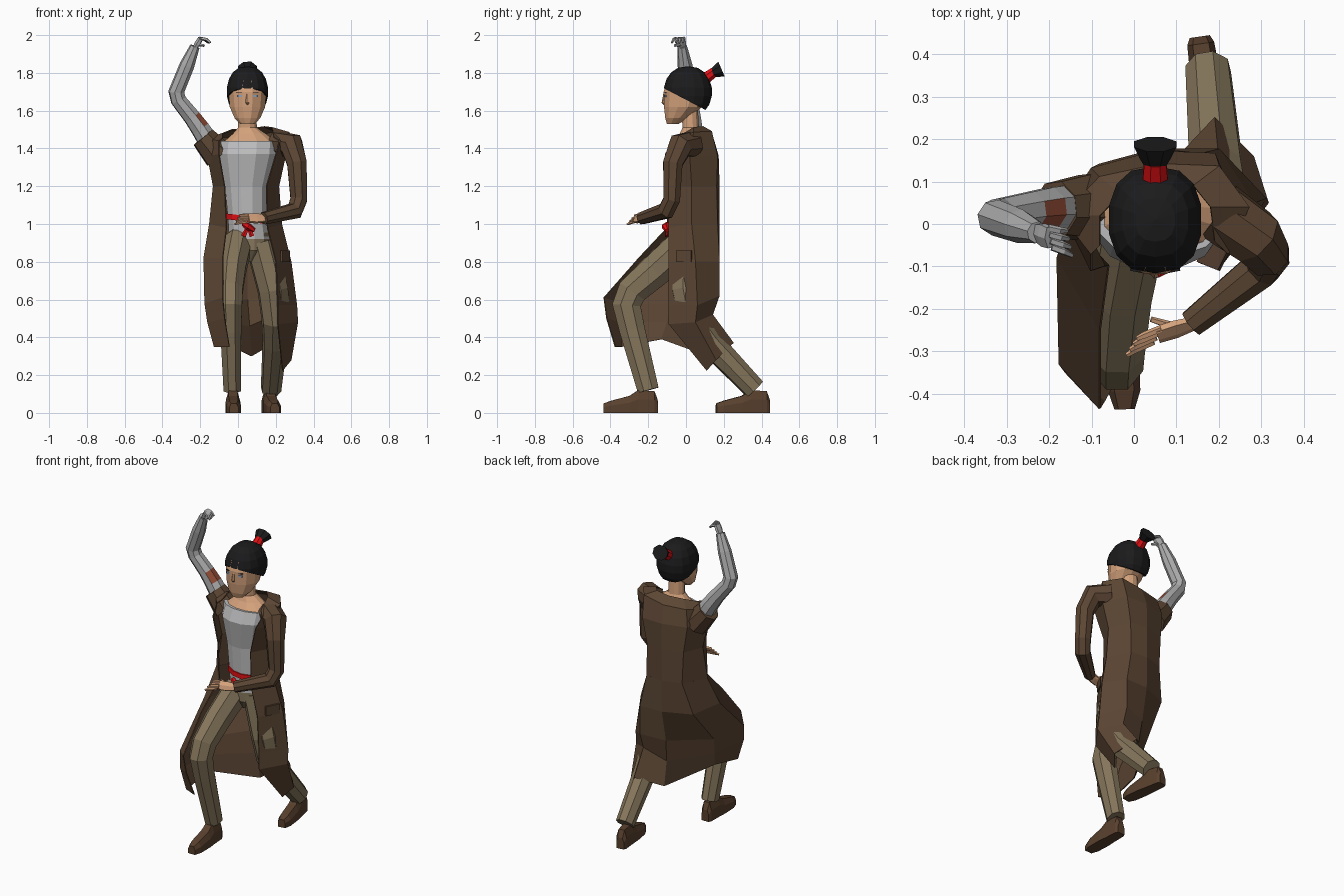
import bpy, bmesh, math
from mathutils import Vector as V


def mat(name, r, g, b):
    m = bpy.data.materials.new(name)
    m.diffuse_color = (r, g, b, 1)
    return m


COAT = mat("coat brown", .105, .06, .033)
PANTS = mat("trouser tan", .235, .18, .105)
SHOE = mat("shoe brown", .10, .052, .027)
SHIRT = mat("shirt grey", .50, .50, .51)
METAL = mat("arm grey", .42, .42, .42)
PATCH = mat("arm patch rust", .30, .075, .038)
SKIN = mat("skin", .66, .36, .20)
HAIR = mat("hair black", .011, .011, .012)
RED = mat("red cloth", .75, .005, .007)
EYE = mat("eye blue", .25, .36, .50)


def finish(name, bm, *mats):
    bmesh.ops.recalc_face_normals(bm, faces=bm.faces)
    me = bpy.data.meshes.new(name)
    bm.to_mesh(me)
    bm.free()
    for m in mats:
        me.materials.append(m)
    ob = bpy.data.objects.new(name, me)
    bpy.context.collection.objects.link(ob)
    return ob


def loft(name, rows, m, closed=True):
    """Bridge rows of points; closed rows get end caps."""
    bm = bmesh.new()
    vs = [[bm.verts.new(p) for p in r] for r in rows]
    n = len(rows[0])
    for a, b in zip(vs, vs[1:]):
        for i in range(n if closed else n - 1):
            j = (i + 1) % n
            bm.faces.new((a[i], a[j], b[j], b[i]))
    if closed:
        bm.faces.new(vs[0])
        bm.faces.new(vs[-1])
    return finish(name, bm, m)


def stack(name, secs, m, n=12):
    """Horizontal ellipses (cx, cy, z, rx, ry)."""
    ang = [2 * math.pi * (i + .5) / n for i in range(n)]
    return loft(name, [[(cx + rx * math.cos(a), cy + ry * math.sin(a), z) for a in ang]
                       for cx, cy, z, rx, ry in secs], m)


def tube(name, path, m, n=8, flat=1.0, ref=(1, .1, .05)):
    """Rings (x, y, z, radius) square to a path; flat scales the second axis."""
    P = [V(p[:3]) for p in path]
    u, rows = V(ref), []
    for i, p in enumerate(P):
        t = V((0, 0, 0))
        if i:
            t += (p - P[i - 1]).normalized()
        if i < len(P) - 1:
            t += (P[i + 1] - p).normalized()
        t.normalize()
        u = (u - t * u.dot(t)).normalized()
        w = t.cross(u)
        r = path[i][3]
        rows.append([p + u * r * math.cos(a) + w * r * flat * math.sin(a)
                     for a in (2 * math.pi * (k + .5) / n for k in range(n))])
    return loft(name, rows, m)


def sheet(name, rows, m):
    """Open cloth surface with a little thickness."""
    ob = loft(name, rows, m, closed=False)
    mod = ob.modifiers.new("thickness", "SOLIDIFY")
    mod.thickness, mod.offset = .006, 0
    return ob


def box(name, c, size, m, rot=0):
    bm = bmesh.new()
    bmesh.ops.create_cube(bm, size=1)
    bmesh.ops.scale(bm, vec=size, verts=bm.verts)
    ob = finish(name, bm, m)
    ob.location, ob.rotation_euler = c, (0, 0, rot)
    return ob


def foot(name, heel, toe):
    h, d = V((*heel, 0)), V((*toe, 0)) - V((*heel, 0))
    s = V((d.y, -d.x, 0)).normalized()
    rows = []
    for t, w, z in ((0, .024, .07), (.06, .032, .115), (.36, .036, .12),
                    (.52, .040, .09), (.85, .038, .065), (1, .024, .05)):
        rows.append([h + d * t + s * w * k + V((0, 0, z * q)) for k, q in
                     ((-1, 0), (1, 0), (1, .6), (.6, 1), (-.6, 1), (-1, .6))])
    return loft(name, rows, SHOE)


def hand(name, wrist, knuckle, tip, side, thumb, m):
    w, k, t, s = V(wrist), V(knuckle), V(tip), V(side)
    tube(name + "_palm", [(*w, .024), (*((w + k) / 2), .031), (*k, .029)], m, 6, .5, side)
    for i in range(4):
        o = s * (i - 1.5)
        mid = (k + t) / 2 + o * 1.1 + (k - w) * .12
        tube(f"{name}_finger_{i + 1}", [(*(k + o), .009), (*mid, .009), (*(t + o * 1.3), .006)], m, 5)
    tube(name + "_thumb", [(*(w * .6 + k * .4), .011), (*thumb, .007)], m, 5)


# coat: seven points per row, from the -x front edge round the back to the +x front edge
sheet("coat_top", [
    [(-.08, -.05, 1.455), (-.08, .02, 1.48), (-.03, .07, 1.50), (.06, .09, 1.505), (.14, .09, 1.515), (.18, .04, 1.51), (.19, -.04, 1.46)],
    [(-.10, -.07, 1.44), (-.17, .02, 1.45), (-.08, .11, 1.46), (.06, .14, 1.465), (.20, .135, 1.49), (.27, .04, 1.485), (.22, -.07, 1.44)],
    [(-.10, -.11, 1.37), (-.16, .01, 1.36), (-.10, .13, 1.36), (.05, .17, 1.36), (.19, .165, 1.36), (.25, .02, 1.36), (.20, -.11, 1.37)],
    [(-.07, -.10, 1.20), (-.13, .02, 1.20), (-.08, .14, 1.20), (.05, .175, 1.20), (.16, .16, 1.20), (.215, .03, 1.20), (.15, -.09, 1.20)],
    [(-.06, -.10, .98), (-.15, .00, 1.0), (-.07, .14, 1.0), (.05, .175, 1.0), (.16, .165, 1.0), (.23, .03, 1.0), (.155, -.09, .98)]], COAT)
sheet("coat_skirt", [
    [(-.06, -.10, .98), (-.15, .00, 1.0), (-.07, .14, 1.0), (.05, .175, 1.0), (.16, .165, 1.0), (.23, .03, 1.0), (.155, -.09, .98)],
    [(-.08, -.25, .82), (-.18, -.08, .82), (-.12, .10, .80), (.05, .17, .80), (.20, .175, .80), (.28, .05, .80), (.20, -.09, .80)],
    [(-.08, -.435, .61), (-.175, -.33, .58), (-.14, -.08, .58), (.05, .13, .60), (.20, .175, .62), (.31, .06, .57), (.21, -.09, .57)],
    [(-.07, -.42, .50), (-.16, -.35, .48), (-.13, -.10, .48), (.06, .11, .46), (.20, .14, .52), (.315, .05, .48), (.21, -.09, .47)],
    [(-.045, -.375, .35), (-.125, -.34, .35), (-.11, -.13, .39), (.07, .12, .30), (.19, .25, .37), (.28, .16, .28), (.235, .11, .225)]], COAT)
box("pocket_flap", (.25, -.01, .83), (.012, .09, .06), COAT, -.46)
tube("coat_sleeve", [(.20, .03, 1.42, .075), (.285, -.03, 1.415, .07), (.312, -.07, 1.32, .056),
                     (.322, -.075, 1.13, .048), (.30, -.105, 1.07, .048), (.135, -.235, 1.03, .034)], COAT)
tube("torn_sleeve", [(-.10, .04, 1.36, .085), (-.185, .035, 1.46, .068)], COAT)

# torso
stack("shirt", [(.06, .02, .92, .11, .10), (.05, .02, 1.03, .107, .10), (.045, .02, 1.2, .118, .105),
                (.055, .01, 1.37, .158, .122), (.06, .01, 1.44, .155, .09)], SHIRT)
stack("neck", [(.065, .015, 1.435, .145, .085), (.06, .025, 1.478, .09, .06),
               (.05, .025, 1.51, .052, .045), (.05, .02, 1.60, .047, .045)], SKIN)
sash = stack("sash", [(.05, .02, 1.012, .114, .108), (.05, .02, 1.042, .114, .108)], RED)
for v in sash.data.vertices:
    v.co.z -= .12 * (v.co.x - .05)
tube("sash_knot", [(.03, -.095, 1.0, .014), (.055, -.11, .985, .02), (.085, -.1, .965, .012)], RED, 6)
for i, x in enumerate((.03, .075)):
    tube(f"sash_tail_{i + 1}", [(.055, -.105, .99, .009), (x, -.105, .935, .014)], RED, 5, .5)

# trousers and shoes
stack("trouser_seat", [(.05, .025, .80, .06, .06), (.06, .02, .86, .105, .10), (.06, .025, .955, .112, .102)], PANTS)
tube("front_trouser_leg", [(.0, .0, .90, .08), (-.03, -.16, .755, .076), (-.04, -.285, .645, .07),
                           (-.04, -.315, .57, .067), (-.038, -.285, .44, .06), (-.03, -.2, .12, .05)], PANTS, 8, 1.22)
tube("back_trouser_leg", [(.12, .02, .90, .085), (.185, .01, .65, .084), (.20, .035, .49, .077),
                          (.195, .13, .37, .066), (.175, .365, .125, .055)], PANTS, 8, 1.1)
foot("front_shoe", (-.03, -.15), (-.022, -.437))
foot("back_shoe", (.155, .442), (.195, .16))

# bare grey arm, with a rust patch on the upper inner faces of one segment
arm = tube("raised_arm", [(-.14, .04, 1.41, .058), (-.2, .037, 1.505, .052), (-.243, .032, 1.565, .047),
                          (-.315, .02, 1.655, .043), (-.327, .015, 1.70, .043), (-.27, -.005, 1.84, .040),
                          (-.228, -.02, 1.94, .026)], METAL)
arm.data.materials.append(PATCH)
for f in arm.data.polygons:
    if 1.49 < f.center.z < 1.59 and f.normal.dot(V((.8, -.25, .55))) > .78:
        f.material_index = 1
hand("raised_hand", (-.23, -.02, 1.93), (-.198, -.032, 1.982), (-.152, -.045, 1.96),
     (-.003, .015, 0), (-.18, -.06, 1.945), METAL)
hand("low_hand", (.14, -.235, 1.03), (.055, -.262, 1.03), (-.005, -.29, 1.022),
     (.006, .010, .012), (.04, -.225, 1.045), SKIN)

# head
stack("head", [(.05, -.07, 1.53, .04, .032), (.05, -.05, 1.56, .07, .062), (.05, -.015, 1.62, .097, .105),
               (.05, -.005, 1.70, .104, .117), (.05, 0, 1.76, .09, .105)], SKIN)
tube("nose", [(.05, -.114, 1.69, .006), (.05, -.119, 1.645, .011), (.05, -.106, 1.632, .009)], SKIN, 5)
box("mouth", (.05, -.103, 1.597), (.04, .008, .004), PATCH)
for s in (-1, 1):
    side = "left" if s > 0 else "right"
    box("eye_" + side, (.05 + s * .042, -.109, 1.678), (.026, .008, .011), EYE, s * .2)
    box("brow_" + side, (.05 + s * .042, -.110, 1.694), (.034, .007, .003), HAIR, s * .2)

# hair: boxy ball cut by a plane sloping down to the nape
bm = bmesh.new()
bmesh.ops.create_uvsphere(bm, u_segments=14, v_segments=9, radius=1)
for v in bm.verts:
    x = math.copysign(abs(v.co.x) ** .8, v.co.x)
    y = math.copysign(abs(v.co.y) ** .85, v.co.y)
    v.co = V((.05 + x * .112, .01 + y * .128, 1.70 + v.co.z * .135))
bmesh.ops.bisect_plane(bm, geom=bm.verts[:] + bm.edges[:] + bm.faces[:], clear_inner=True,
                       plane_co=(.05, -.12, 1.72), plane_no=(0, .52, 1))
bmesh.ops.holes_fill(bm, edges=[e for e in bm.edges if e.is_boundary])
finish("hair_cap", bm, HAIR)
tube("hair_tie", [(.05, .095, 1.765, .033), (.05, .15, 1.805, .028)], RED)
tube("hair_tuft", [(.05, .14, 1.80, .028), (.05, .16, 1.808, .04), (.05, .188, 1.82, .054)], HAIR, 8, .85)
